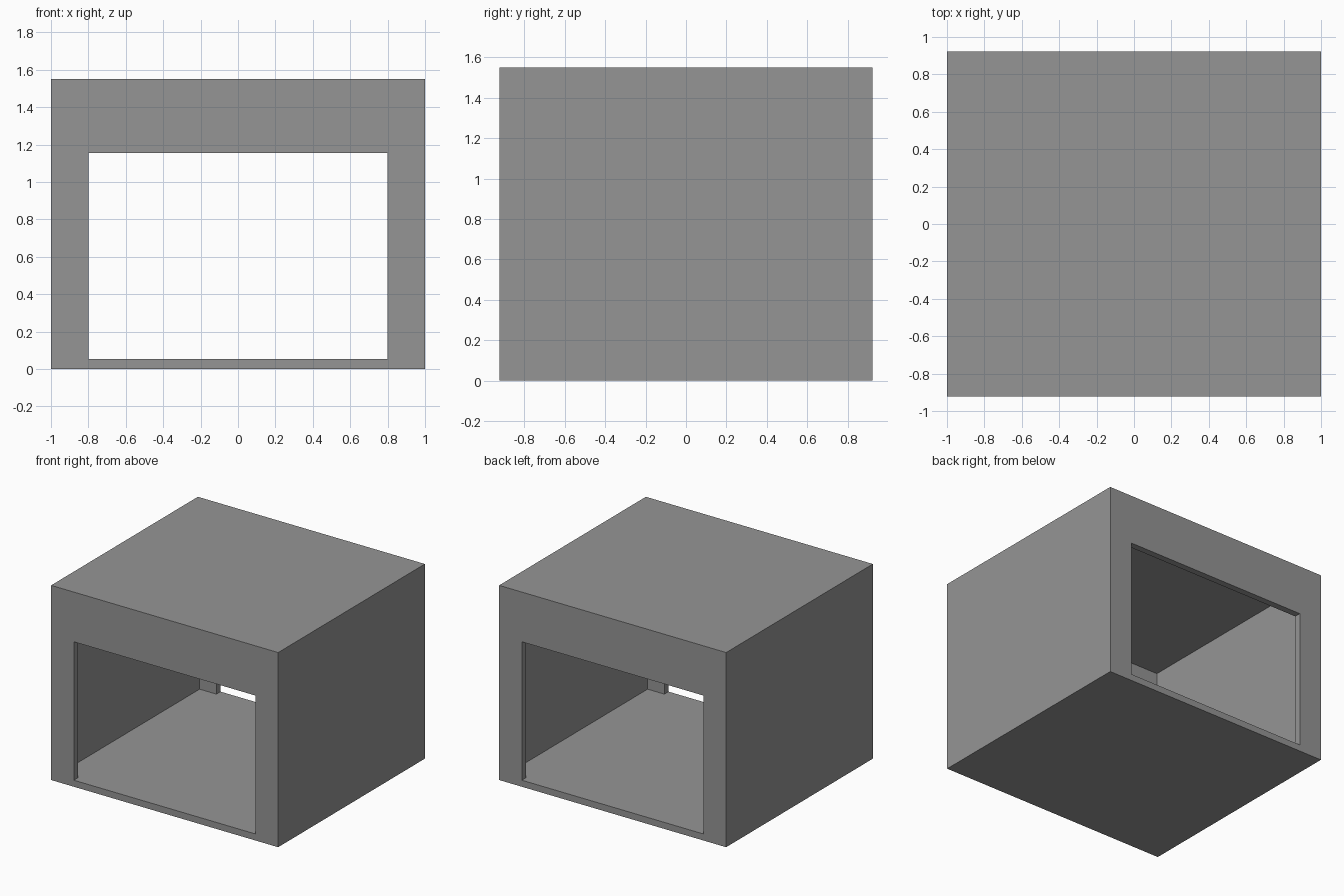
import bpy, bmesh

cube = bpy.data.objects.get("Cube")
if cube:
    bpy.data.objects.remove(cube, do_unlink=True)

HALF_W, HALF_D, HEIGHT, WALL = 1.0, 0.923, 1.55, 0.052
OPEN_W, OPEN_TOP = 0.8, 1.154

grey = bpy.data.materials.new("plain_grey")
grey.use_nodes = True
colour = (0.3, 0.3, 0.3, 1)
grey.diffuse_color = colour
grey.node_tree.nodes["Principled BSDF"].inputs["Base Color"].default_value = colour


def ring(bm, half_w, low, high, y):
    """Rectangular section across the box at depth y."""
    corners = ((-half_w, low), (half_w, low), (half_w, high), (-half_w, high))
    return [bm.verts.new((x, y, z)) for x, z in corners]


# Rectangular sections: outer skin, doorway and hollow room
outer = (HALF_W, 0, HEIGHT)
doorway = (OPEN_W, WALL, OPEN_TOP)
room = (HALF_W - WALL, WALL, HEIGHT - WALL)
inner_d = HALF_D - WALL

bm = bmesh.new()
path = [(outer, -HALF_D), (outer, HALF_D), (doorway, HALF_D), (doorway, inner_d),
        (room, inner_d), (room, -inner_d), (doorway, -inner_d), (doorway, -HALF_D)]
rings = [ring(bm, *section, y) for section, y in path]

# Bridge the sections into one closed shell, open from front to back
for a, b in zip(rings, rings[1:] + rings[:1]):
    for i in range(4):
        j = (i + 1) % 4
        bm.faces.new((a[i], a[j], b[j], b[i]))

# Merge the room floor and both door sills into one flat floor
floor = [f for f in bm.faces if all(abs(v.co.z - WALL) < 1e-4 for v in f.verts)]
bmesh.ops.dissolve_faces(bm, faces=floor)
bmesh.ops.recalc_face_normals(bm, faces=bm.faces)

mesh = bpy.data.meshes.new("hollow_box")
bm.to_mesh(mesh)
bm.free()
mesh.materials.append(grey)
box = bpy.data.objects.new("hollow_box", mesh)
bpy.context.collection.objects.link(box)
